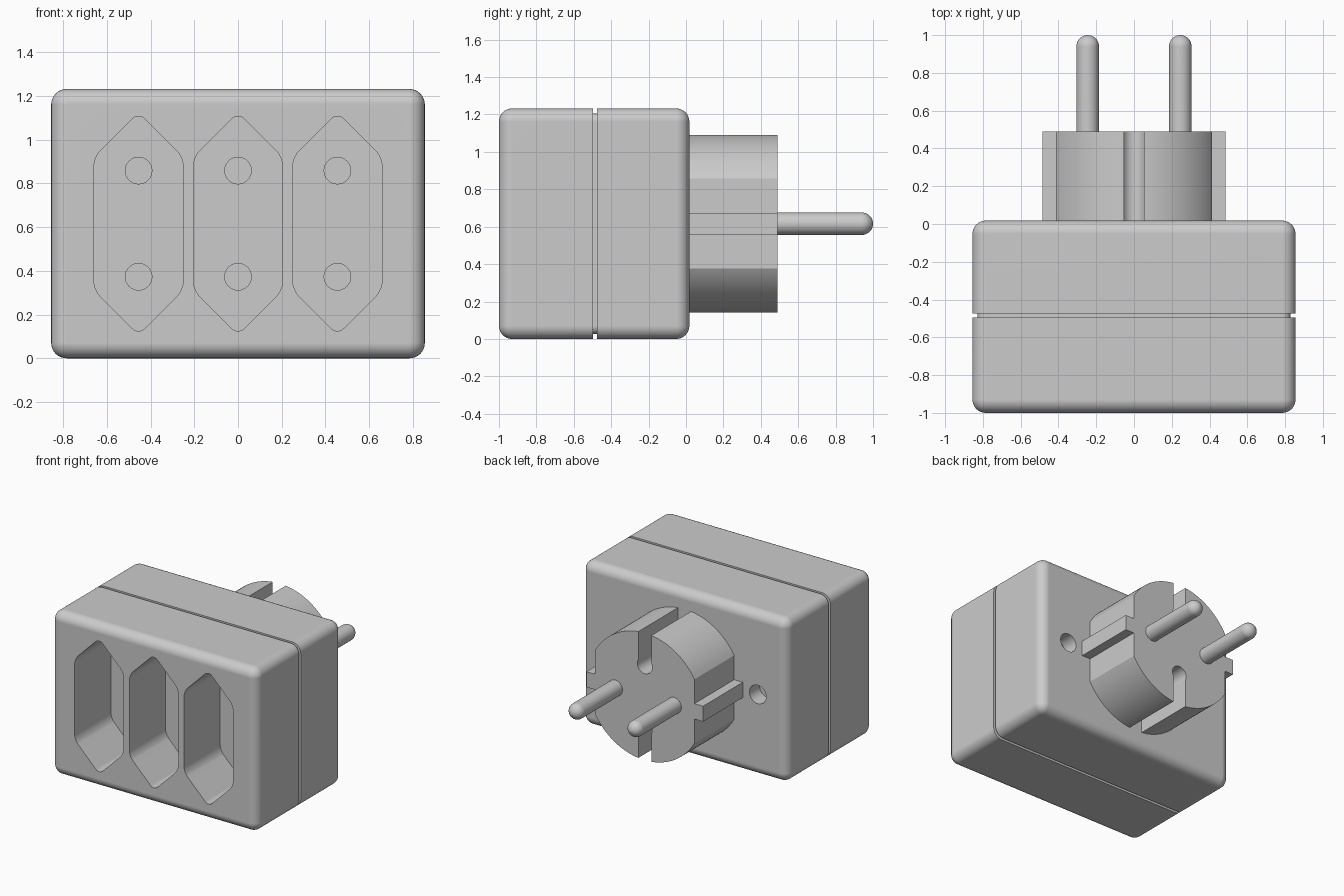
import bpy, bmesh, math
from mathutils import Vector

if "Cube" in bpy.data.objects:
    bpy.data.objects.remove(bpy.data.objects["Cube"], do_unlink=True)

ZC = 0.616            # height of the plug and socket axis
HALF_W, FRONT, BACK, ROUND = 0.855, -1.0, 0.018, 0.07

grey = bpy.data.materials.new("light_grey_plastic")
grey.use_nodes = True
grey.diffuse_color = (0.6, 0.6, 0.6, 1)
grey.node_tree.nodes["Principled BSDF"].inputs["Base Color"].default_value = (0.6, 0.6, 0.6, 1)


def finish(name, bm):
    bmesh.ops.remove_doubles(bm, verts=bm.verts, dist=1e-5)
    bmesh.ops.recalc_face_normals(bm, faces=bm.faces)
    mesh = bpy.data.meshes.new(name)
    bm.to_mesh(mesh)
    bm.free()
    mesh.materials.append(grey)
    ob = bpy.data.objects.new(name, mesh)
    bpy.context.collection.objects.link(ob)
    return ob


def loft(name, rings):
    """Skin a closed solid through rings of equal point count."""
    bm = bmesh.new()
    loops = [[bm.verts.new(p) for p in ring] for ring in rings]
    n = len(loops[0])
    for a, b in zip(loops, loops[1:]):
        for i in range(n):
            j = (i + 1) % n
            bm.faces.new((a[i], a[j], b[j], b[i]))
    bm.faces.new(loops[0])
    bm.faces.new(loops[-1])
    return finish(name, bm)


def prism(name, outline, y0, y1, corner=0):
    """Extrude an x-z outline along y, optionally rounding its corners."""
    bm = bmesh.new()
    face = bm.faces.new([bm.verts.new((x, y0, z)) for x, z in outline])
    if corner:
        bmesh.ops.bevel(bm, geom=bm.verts[:], offset=corner, segments=5,
                        profile=0.5, affect='VERTICES')
        face = bm.faces[:][0]
    out = bmesh.ops.extrude_face_region(bm, geom=[face], use_keep_orig=True)
    bmesh.ops.translate(bm, vec=(0, y1 - y0, 0),
                        verts=[g for g in out["geom"] if isinstance(g, bmesh.types.BMVert)])
    return finish(name, bm)


def arc(cx, cz, r, a0, a1, steps):
    return [(cx + r * math.cos(a0 + (a1 - a0) * i / steps),
             cz + r * math.sin(a0 + (a1 - a0) * i / steps)) for i in range(steps + 1)]


def circle(cx, cz, r, steps=32):
    return arc(cx, cz, r, 0, math.tau, steps)[:-1]


def cut(ob, cutters):
    bpy.context.view_layer.objects.active = ob
    for c in cutters:
        mod = ob.modifiers.new("cut", 'BOOLEAN')
        mod.operation, mod.solver, mod.object = 'DIFFERENCE', 'EXACT', c
        bpy.ops.object.modifier_apply(modifier=mod.name)
        bpy.data.objects.remove(c, do_unlink=True)


def smooth(ob):
    bpy.ops.object.select_all(action='DESELECT')
    ob.select_set(True)
    bpy.context.view_layer.objects.active = ob
    bpy.ops.object.shade_smooth_by_angle(angle=math.radians(30))
    mod = ob.modifiers.new("even_shading", 'WEIGHTED_NORMAL')
    mod.keep_sharp = True


# Housing: rounded box with a parting groove around the middle
def housing_ring(y, inset):
    r = ROUND - inset
    w, h = HALF_W - ROUND, ZC - ROUND
    pts = []
    for k, (sx, sz) in enumerate([(1, 1), (-1, 1), (-1, -1), (1, -1)]):
        a = k * math.pi / 2
        pts += arc(sx * w, ZC + sz * h, r, a, a + math.pi / 2, 8)
    return [(x, y, z) for x, z in pts]


STEPS = 8
turns = [i / STEPS * math.pi / 2 for i in range(STEPS + 1)]
profile = [(FRONT + ROUND * (1 - math.sin(t)), ROUND * (1 - math.cos(t))) for t in reversed(turns)]
profile += [(-0.496, 0), (-0.496, 0.027), (-0.475, 0.027), (-0.475, 0)]
profile += [(BACK - ROUND * (1 - math.sin(t)), ROUND * (1 - math.cos(t))) for t in turns]
housing = loft("housing", [housing_ring(y, d) for y, d in profile])

# Three hexagonal sockets, each with two contact holes
cutters = []
for cx in (-0.455, 0, 0.455):
    w, side, tip = 0.204, 0.304, 0.508
    hexagon = [(cx + x, ZC + z) for x, z in
               [(w, -side), (w, side), (0, tip), (-w, side), (-w, -side), (0, -tip)]]
    cutters.append(prism("socket_cutter", hexagon, FRONT - 0.1, -0.57, 0.04))
    for s in (-1, 1):
        cutters.append(prism("contact_cutter", circle(cx, ZC + s * 0.243, 0.061), -0.6, -0.25))
# the contact holes open into the socket floors
for c in cutters:
    if c.name.startswith("contact"):
        for v in c.data.vertices:
            if v.co.y < -0.5:
                v.co.y = -0.65
# Screw holes on the back
for s in (-1, 1):
    cutters.append(prism("screw_cutter", circle(s * 0.61, ZC, 0.07), BACK - 0.12, BACK + 0.1))
cut(housing, cutters)
smooth(housing)

# Plug body: round with flat sides, a guide rib on each side
R, FLAT, RIB, RIB_H = 0.478, 0.413, 0.485, 0.058
a = math.acos(FLAT / R)
half = arc(0, 0, R, a, math.pi - a, 40)
half += [(-FLAT, RIB_H), (-RIB, RIB_H), (-RIB, -RIB_H), (-FLAT, -RIB_H)]
outline = [(x, ZC + z) for x, z in half + [(-x, -z) for x, z in half]]
plug = prism("plug_body", outline, 0.0, 0.49)

# Keyhole earth slots at the top and bottom of the plug
slots = []
for s in (-1, 1):
    neck = math.asin(0.054 / 0.062)
    key = arc(0, 0.235, 0.062, math.pi - (math.pi / 2 - neck), math.tau + math.pi / 2 - neck, 24)
    key = [(-0.054, 0.6)] + arc(0, 0.235, 0.062, math.pi / 2 + neck, math.tau + math.pi / 2 - neck, 24) + [(0.054, 0.6)]
    slots.append(prism("slot_cutter", [(x, ZC + s * z) for x, z in key], -0.1, 0.6))
cut(plug, slots)
smooth(plug)

# Two round-tipped contact pins
PIN_R, TIP = 0.06, 1.0
for name, cx in (("right_pin", -0.245), ("left_pin", 0.245)):
    pin = [(0.45, PIN_R)] + [(TIP - PIN_R + PIN_R * math.sin(t), PIN_R * math.cos(t)) for t in turns]
    smooth(loft(name, [[(x, y, z) for x, z in circle(cx, ZC, max(r, 0.001))] for y, r in pin]))
